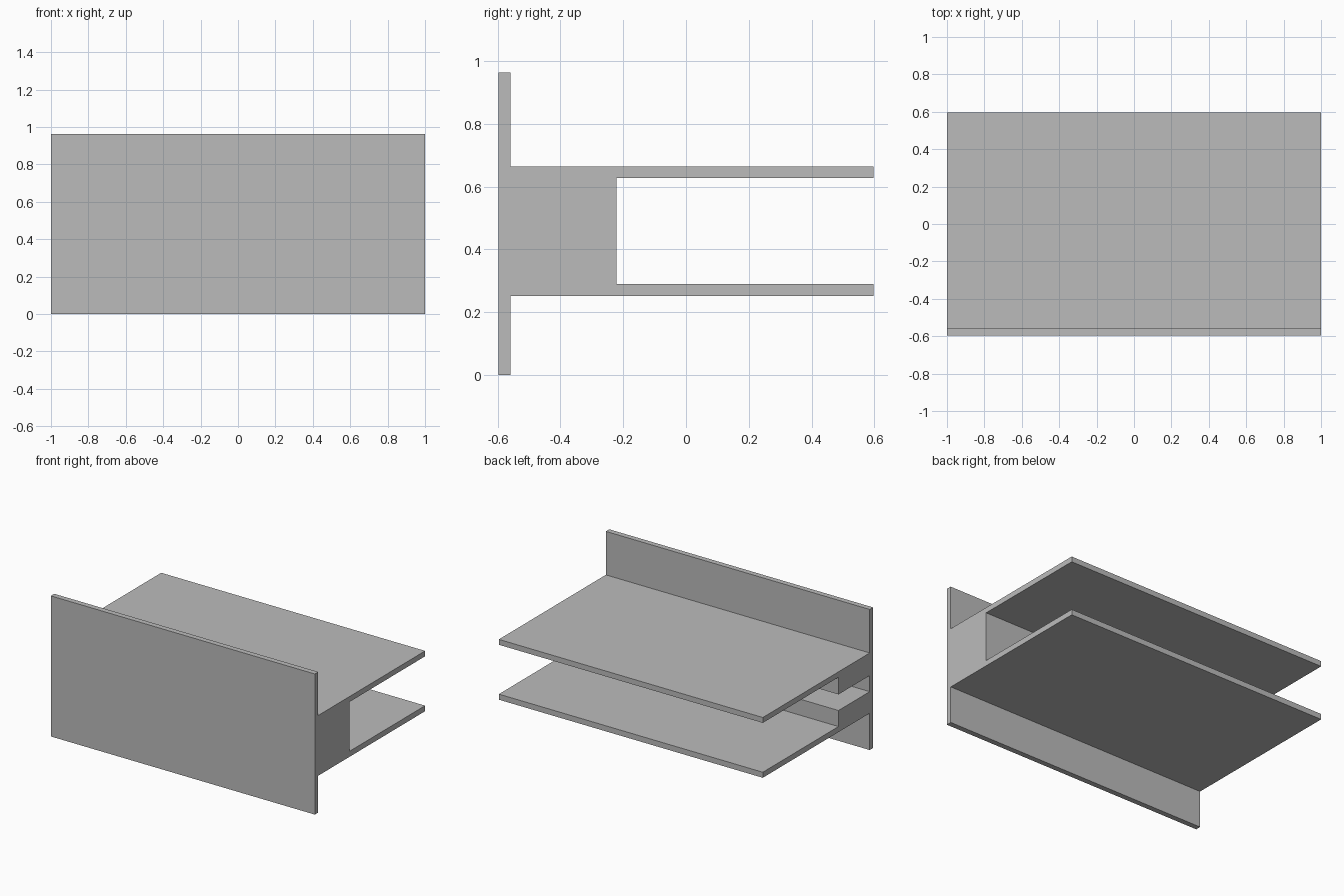
import bpy
import bmesh
from mathutils import Vector

cube = bpy.data.objects.get("Cube")
if cube:
    bpy.data.objects.remove(cube, do_unlink=True)

# Single plain grey
grey = bpy.data.materials.new("plain_grey")
grey.use_nodes = True
colour = (0.5, 0.5, 0.5, 1.0)
grey.diffuse_color = colour
grey.node_tree.nodes["Principled BSDF"].inputs["Base Color"].default_value = colour


def box(name, low, high):
    """Add a box spanning two opposite corners."""
    low, high = Vector(low), Vector(high)
    bm = bmesh.new()
    bmesh.ops.create_cube(bm, size=1)
    for v in bm.verts:
        v.co = (low + high) / 2 + v.co * (high - low)
    mesh = bpy.data.meshes.new(name)
    bm.to_mesh(mesh)
    bm.free()
    mesh.materials.append(grey)
    obj = bpy.data.objects.new(name, mesh)
    bpy.context.collection.objects.link(obj)
    return obj


FRONT, INNER, BLOCK_BACK, BACK = -0.597, -0.56, -0.222, 0.597
LOWER, LOWER_TOP, UPPER, UPPER_TOP = 0.252, 0.29, 0.628, 0.665
SLOT_LOW, SLOT_HIGH, SLOT_END = 0.40, 0.51, 0.0

# Upright front panel and the two shelves behind it
box("front_panel", (-1, FRONT, 0), (1, INNER, 0.963))
box("lower_shelf", (-1, INNER, LOWER), (1, BACK, LOWER_TOP))
box("upper_shelf", (-1, INNER, UPPER), (1, BACK, UPPER_TOP))

# Block between the shelves, with a slot open at the right end
box("block_lower_rail", (-1, INNER, LOWER_TOP), (1, BLOCK_BACK, SLOT_LOW))
box("block_upper_rail", (-1, INNER, SLOT_HIGH), (1, BLOCK_BACK, UPPER))
box("block_core", (SLOT_END, INNER, SLOT_LOW), (1, BLOCK_BACK, SLOT_HIGH))
